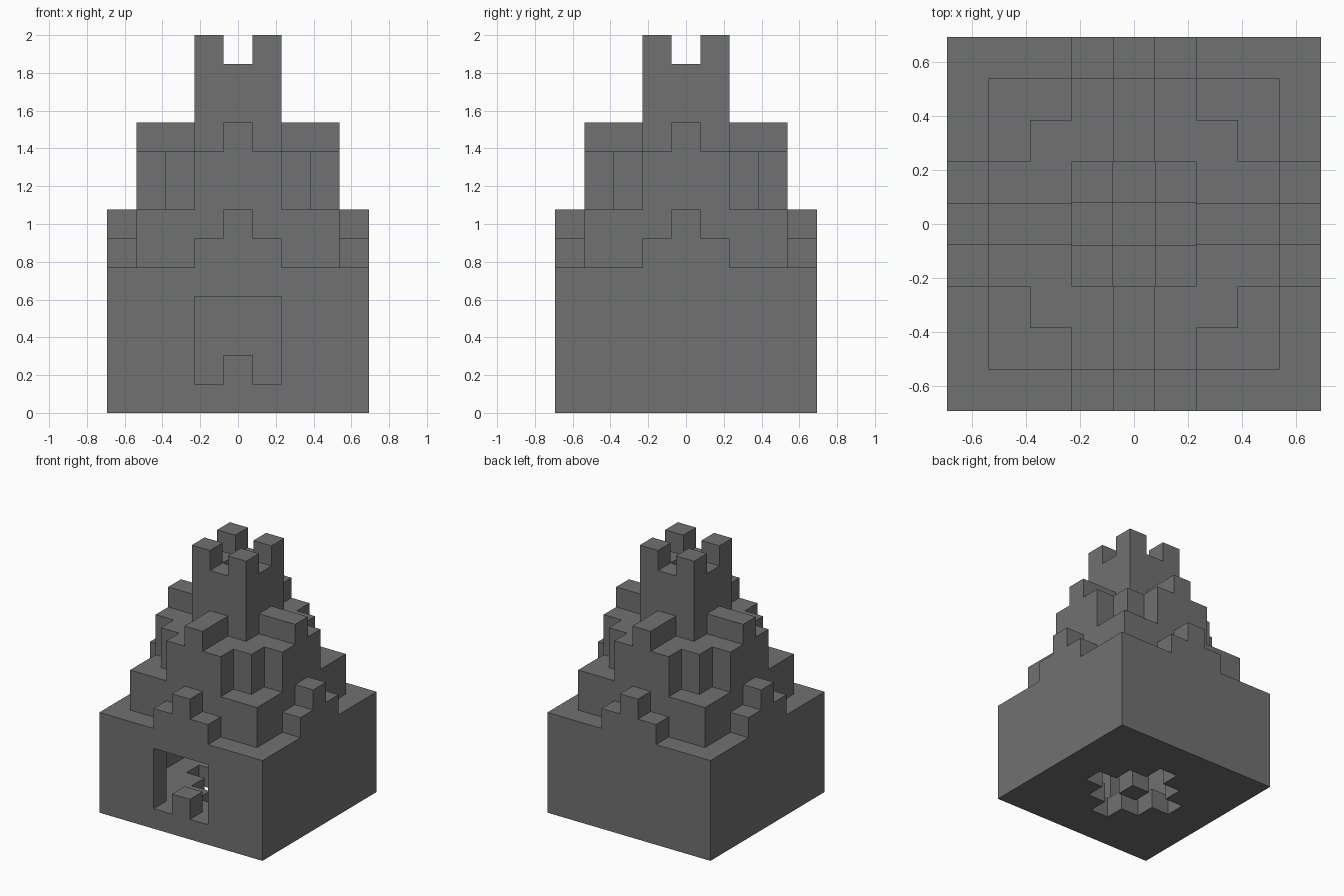
import bpy
import bmesh
from mathutils import Vector

cube = bpy.data.objects.get("Cube")
if cube:
    bpy.data.objects.remove(cube, do_unlink=True)

UNIT = 2 / 13          # edge of one building block

stone = bpy.data.materials.new("grey_stone")
stone.use_nodes = True
colour = (0.165, 0.165, 0.165, 1)
stone.diffuse_color = colour
stone.node_tree.nodes["Principled BSDF"].inputs["Base Color"].default_value = colour


def box(half_x, half_y, z0, z1):
    """Blocks of a centred box; the half sizes count blocks beside the middle one."""
    return {(x, y, z) for x in range(-half_x, half_x + 1)
            for y in range(-half_y, half_y + 1) for z in range(z0, z1)}


def cross(reach, half, z0, z1):
    """Two crossed bars, giving the same arm on all four sides."""
    return box(reach, half, z0, z1) | box(half, reach, z0, z1)


# Base hall: thick walls, stepped gables, hollow inside
hall = box(4, 4, 0, 5) | ((cross(4, 1, 5, 6) | cross(4, 0, 6, 7)) - box(3, 3, 5, 7))
hall -= box(3, 3, 1, 4) | box(2, 2, 4, 5)

# Floor opening: ring with four short arms around a centre stone
hall -= (box(1, 1, 0, 1) | cross(2, 0, 0, 1)) - box(0, 0, 0, 1)

# Front doorway with a raised block in the middle of the sill
hall -= {(x, -4, z) for x in (-1, 0, 1) for z in (1, 2, 3)} - {(0, -4, 1)}

# Terraces: square step, notched upper step with arms and ridges
terraces = box(3, 3, 5, 7) | box(2, 2, 7, 9) | cross(3, 1, 7, 9) | cross(3, 0, 9, 10)
terraces -= box(2, 2, 5, 6) | box(1, 1, 6, 10)

# Tower: open shaft with a merlon on each corner
tower = box(1, 1, 8, 12) | {(x, y, 12) for x in (-1, 1) for y in (-1, 1)}
tower -= box(0, 0, 8, 12)

solid = hall | terraces | tower


def build(name, blocks):
    """Skin the exposed sides of the blocks and merge flat areas."""
    bm = bmesh.new()
    verts = {}

    def corner(p):
        key = tuple(round(2 * c) for c in p)
        if key not in verts:
            verts[key] = bm.verts.new(p * UNIT)
        return verts[key]

    for block in sorted(blocks):
        centre = Vector(block) + Vector((0, 0, 0.5))
        for axis in range(3):
            for sign in (-1, 1):
                n = Vector((0, 0, 0))
                n[axis] = sign
                if tuple(int(b + c) for b, c in zip(block, n)) in solid:
                    continue
                u = Vector((0, 0, 0))
                u[(axis + 1) % 3] = 0.5
                v = n.cross(u)
                mid = centre + n / 2
                bm.faces.new([corner(mid + a * u + b * v)
                              for a, b in ((-1, -1), (1, -1), (1, 1), (-1, 1))])
    bmesh.ops.dissolve_limit(bm, angle_limit=0.02, verts=bm.verts[:], edges=bm.edges[:])
    mesh = bpy.data.meshes.new(name)
    bm.to_mesh(mesh)
    bm.free()
    mesh.materials.append(stone)
    obj = bpy.data.objects.new(name, mesh)
    bpy.context.collection.objects.link(obj)


build("base_hall", hall)
build("stepped_terraces", terraces)
build("tower", tower - terraces)
